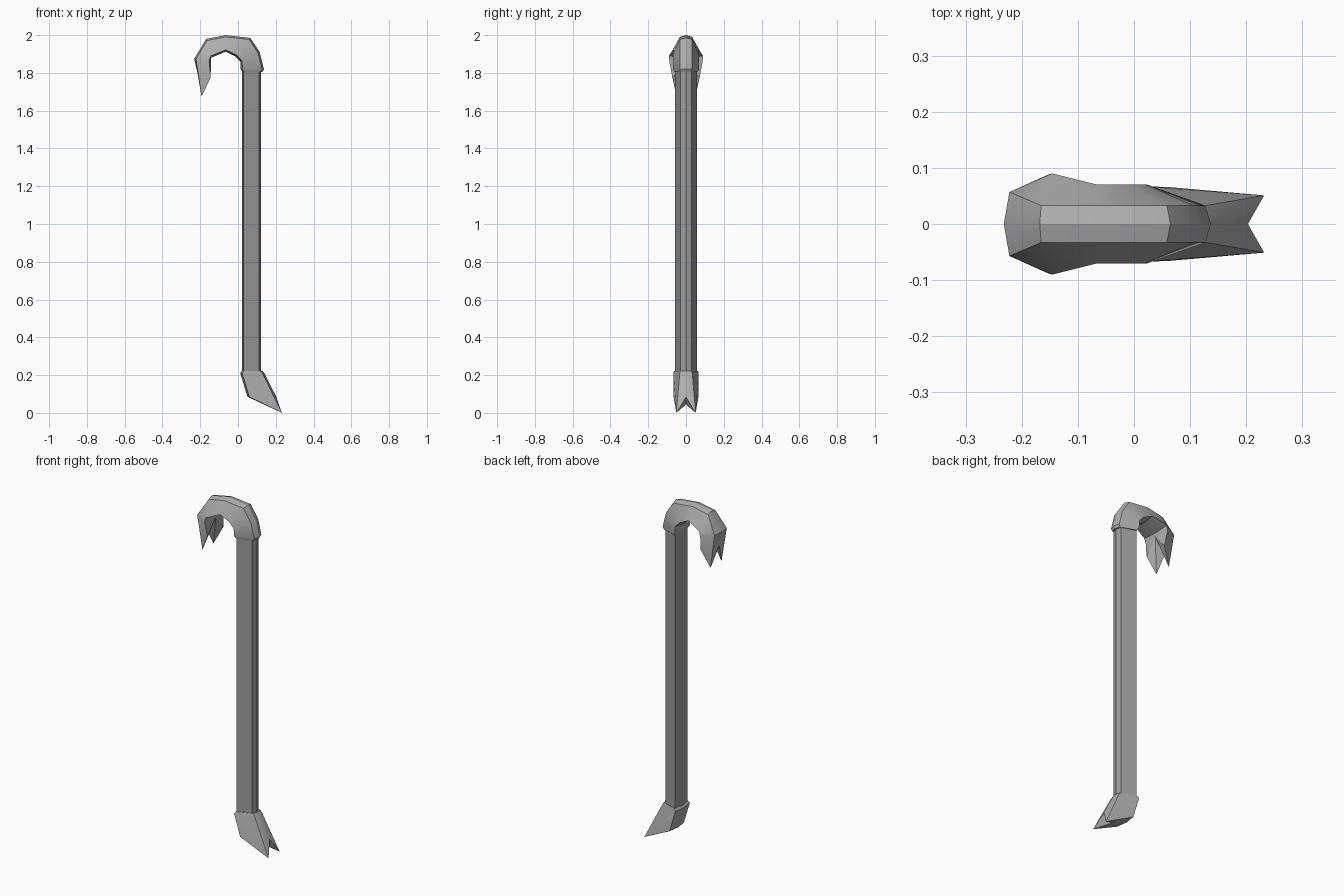
import bpy, bmesh, math
from mathutils import Vector

if "Cube" in bpy.data.objects:
    bpy.data.objects.remove(bpy.data.objects["Cube"])


def material(name, v):
    m = bpy.data.materials.new(name)
    m.diffuse_color = (v, v, v, 1)
    m.use_nodes = True
    m.node_tree.nodes["Principled BSDF"].inputs["Base Color"].default_value = m.diffuse_color
    return m


bare_steel = material("bare steel", 0.42)
dull_steel = material("dull steel", 0.34)


def half_ring(inner, outer, wi, wo, bulge=0.01):
    """Half wedge section: inner centre, inner corner, outer corner, outer centre."""
    a, b = Vector((inner[0], 0, inner[1])), Vector((outer[0], 0, outer[1]))
    d = (b - a).normalized() * bulge
    return [a, a + d + Vector((0, wi, 0)), b - d + Vector((0, wo, 0)), b]


def bands(rings):
    """Faces joining successive half sections."""
    return [[r[k], r[k + 1], s[k + 1], s[k]]
            for r, s in zip(rings, rings[1:]) for k in range(3)]


def build(name, faces, mat):
    """Make both sides of a part from the faces of its y > 0 half."""
    bm = bmesh.new()
    for side in (1, -1):
        for f in faces:
            bm.faces.new([bm.verts.new((p[0], p[1] * side, p[2])) for p in f])
    bmesh.ops.remove_doubles(bm, verts=bm.verts, dist=0.0005)
    bmesh.ops.recalc_face_normals(bm, faces=bm.faces)
    me = bpy.data.meshes.new(name)
    bm.to_mesh(me)
    bm.free()
    me.materials.append(mat)
    ob = bpy.data.objects.new(name, me)
    bpy.context.collection.objects.link(ob)
    bpy.ops.object.select_all(action='DESELECT')
    ob.select_set(True)
    bpy.context.view_layer.objects.active = ob
    bpy.ops.object.shade_smooth_by_angle(angle=math.radians(30))
    return ob


# Straight bar
bar = [half_ring((0.02, z), (0.122, z), 0.057, 0.03) for z in (0.2, 1.82)]
build("bar", bands(bar) + bar, dull_steel)

# Curved hook
hook = [half_ring(*r) for r in (
    ((0.022, 1.806), (0.130, 1.806), 0.062, 0.030),
    ((0.014, 1.820), (0.137, 1.820), 0.070, 0.033),
    ((0.012, 1.860), (0.115, 1.910), 0.070, 0.033),
    ((-0.015, 1.888), (0.065, 1.985), 0.070, 0.033),
    ((-0.065, 1.912), (-0.065, 2.000), 0.070, 0.033),
    ((-0.143, 1.880), (-0.168, 1.980), 0.090, 0.033),
    ((-0.143, 1.860), (-0.232, 1.875), 0.088, 0.057))]
ic, i, o, oc = hook[-1]
# Split claw at the end of the hook
heel, tip, notch = (-0.145, 0.072, 1.775), (-0.193, 0.05, 1.675), (-0.213, 0, 1.79)
claw = [[i, o, tip, heel], [o, oc, notch, tip], [ic, i, heel],
        [ic, heel, tip], [ic, tip, notch]]
build("hook_claw", bands(hook) + [hook[0]] + claw, bare_steel)

# Angled foot with a notched pry edge
foot = [half_ring((0.020, 0.222), (0.130, 0.222), 0.062, 0.030),
        half_ring((0.012, 0.210), (0.139, 0.210), 0.067, 0.033)]
ic, i, o, oc = foot[-1]
bc, b = (0.05, 0, 0.085), (0.06, 0.066, 0.085)
tip, notch, under = (0.232, 0.051, 0), (0.203, 0, 0.085), (0.15, 0, 0.045)
blade = [[ic, i, b, bc], [i, o, tip, b], [o, oc, notch, tip],
         [bc, b, tip, under], [under, tip, notch]]
build("pry_foot", bands(foot) + [foot[0]] + blade, bare_steel)
